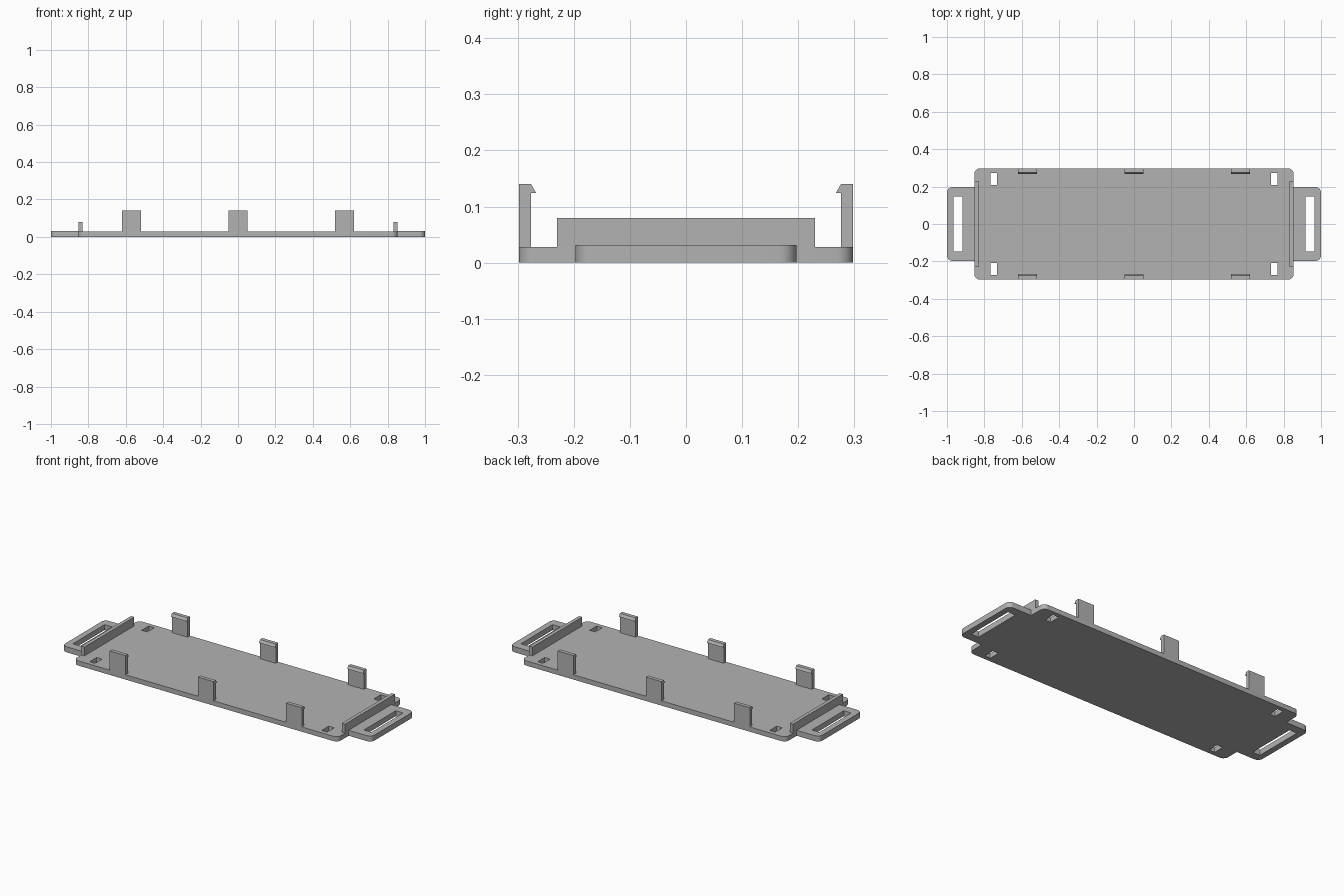
import bpy, bmesh

if "Cube" in bpy.data.objects:
    bpy.data.objects.remove(bpy.data.objects["Cube"])

grey = bpy.data.materials.new("plain_grey")
grey.use_nodes = True
grey.diffuse_color = (0.45, 0.45, 0.45, 1)
grey.node_tree.nodes["Principled BSDF"].inputs["Base Color"].default_value = (0.45, 0.45, 0.45, 1)


def finish(name, bm):
    bmesh.ops.recalc_face_normals(bm, faces=bm.faces)
    mesh = bpy.data.meshes.new(name)
    bm.to_mesh(mesh)
    bm.free()
    mesh.materials.append(grey)
    obj = bpy.data.objects.new(name, mesh)
    bpy.context.collection.objects.link(obj)
    return obj


def box(name, x, y, z, radius=0, rounded=lambda co: True):
    """Box from ranges, with its chosen upright edges rounded."""
    bm = bmesh.new()
    bmesh.ops.create_cube(bm, size=1)
    for v in bm.verts:
        v.co = [r[0] if c < 0 else r[1] for c, r in zip(v.co, (x, y, z))]
    if radius:
        edges = [e for e in bm.edges
                 if abs(e.verts[0].co.z - e.verts[1].co.z) > 0.001 and rounded(e.verts[0].co)]
        bmesh.ops.bevel(bm, geom=edges, offset=radius, segments=8, profile=0.5, affect='EDGES')
    return finish(name, bm)


def side_range(side, a, b):
    return sorted((side * a, side * b))


def cut(obj, cutters):
    bpy.context.view_layer.objects.active = obj
    for cutter in cutters:
        mod = obj.modifiers.new("hole", 'BOOLEAN')
        mod.operation = 'DIFFERENCE'
        mod.solver = 'EXACT'
        mod.object = cutter
        bpy.ops.object.modifier_apply(modifier=mod.name)
        bpy.data.objects.remove(cutter)


def smooth(obj):
    bpy.ops.object.select_all(action='DESELECT')
    obj.select_set(True)
    bpy.context.view_layer.objects.active = obj
    bpy.ops.object.shade_smooth_by_angle()


# Base plate with four corner holes
THROUGH = (-0.1, 0.1)
plate = box("base_plate", (-0.853, 0.853), (-0.298, 0.298), (0, 0.028), 0.03)
cut(plate, [box("hole_cutter", side_range(sx, 0.732, 0.768), side_range(sy, 0.208, 0.273), THROUGH)
            for sx in (-1, 1) for sy in (-1, 1)])
smooth(plate)

# Slotted strap ears and upright end walls
for side, label in ((1, "left"), (-1, "right")):
    ear = box(label + "_strap_ear", side_range(side, 0.852, 1), (-0.197, 0.197), (0, 0.032),
              0.03, lambda co: abs(co.x) > 0.9)
    cut(ear, [box("slot_cutter", side_range(side, 0.917, 0.965), (-0.147, 0.147), THROUGH)])
    smooth(ear)
    box(label + "_end_wall", side_range(side, 0.832, 0.853), (-0.23, 0.23), (0.028, 0.08))

# Hooked clips along both long edges
HOOK = [(0.298, 0.028), (0.298, 0.14), (0.276, 0.14), (0.267, 0.124), (0.276, 0.124), (0.276, 0.028)]
for side, label in ((-1, "front"), (1, "back")):
    for x, place in ((-0.57, "right"), (0, "middle"), (0.57, "left")):
        bm = bmesh.new()
        face = bm.faces.new([bm.verts.new((x - 0.051, side * y, z)) for y, z in HOOK])
        ext = bmesh.ops.extrude_face_region(bm, geom=[face])
        for v in ext["geom"]:
            if isinstance(v, bmesh.types.BMVert):
                v.co.x += 0.102
        finish(f"{label}_{place}_clip", bm)
